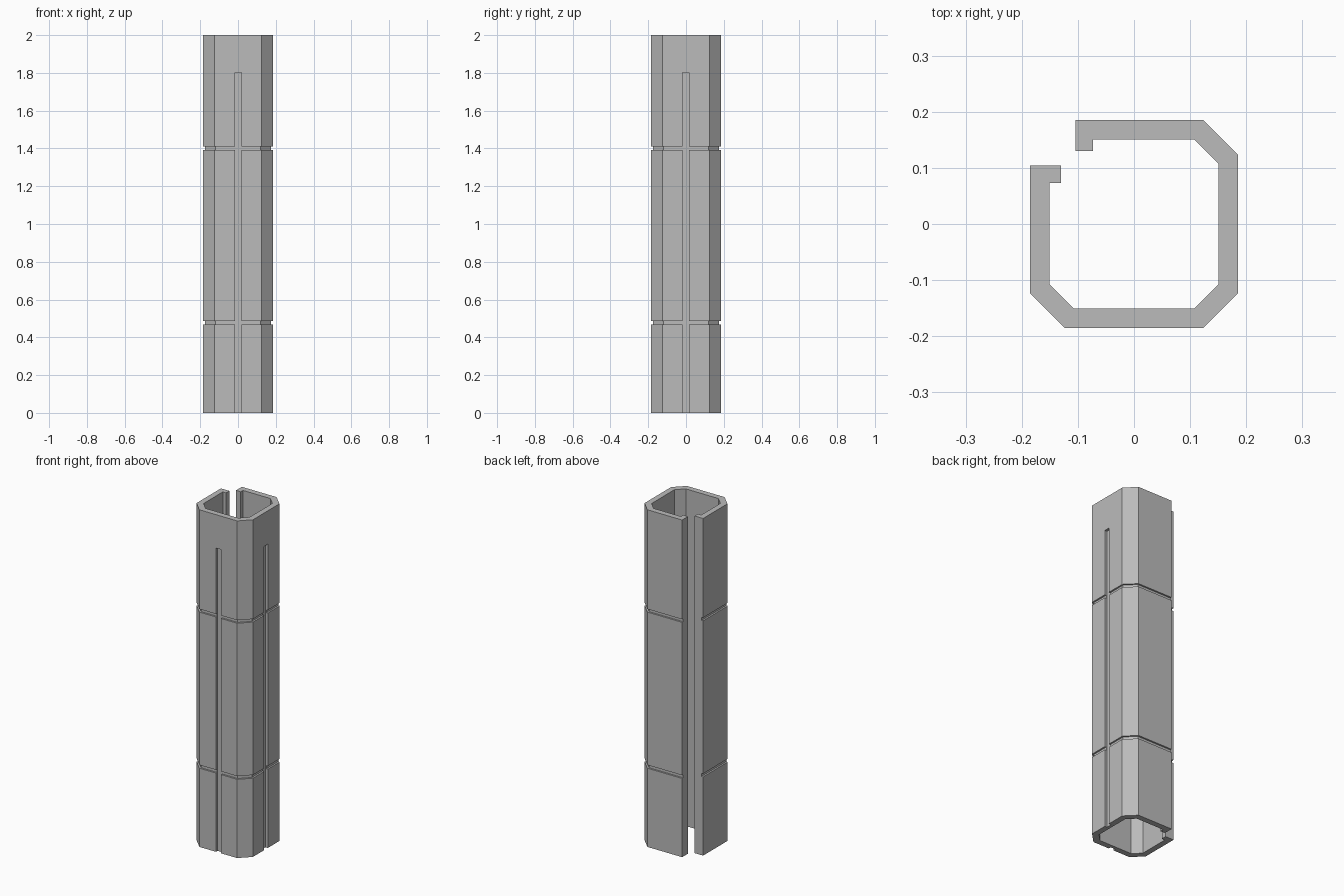
import bpy
import bmesh

cube = bpy.data.objects.get("Cube")
if cube:
    bpy.data.objects.remove(cube)

HALF = 0.185          # half width of the outer wall
INNER = 0.151         # half width of the inner wall
RING_DEPTH = 0.01     # depth of the horizontal grooves
SLOT_DEPTH = 0.015    # depth of the vertical slots


def section(ring, slot):
    """Cross-section loop, mirrored across the diagonal of the open corner."""
    h = HALF - (RING_DEPTH if ring else 0)
    c = 0.124 - (HALF - h) * 0.414
    s = HALF - SLOT_DEPTH if slot else h
    half = [
        (c, -h), (0.019, -h), (0.019, -s), (-0.015, -s), (-0.015, -h),
        (-c, -h), (-h, -c), (-h, 0.104),                    # outer wall
        (-0.13, 0.104), (-0.13, 0.073), (-INNER, 0.073),    # inturned lip
        (-INNER, -0.107), (-0.107, -INNER), (0.107, -INNER),
    ]
    return half, [(-y, -x) for x, y in half]


# Levels from bottom to top: height, ring groove, vertical slot
levels = [(0, False, True)]
for low, high in ((0.467, 0.486), (1.393, 1.411)):
    levels += [(low, False, True), (low, True, True),
               (high, True, True), (high, False, True)]
levels += [(1.802, False, True), (1.802, False, False), (2.0, False, False)]

bm = bmesh.new()
rows = []
for z, ring, slot in levels:
    rows.append([[bm.verts.new((x, y, z)) for x, y in side]
                 for side in section(ring, slot)])

# Walls between levels
for low, high in zip(rows, rows[1:]):
    a = low[0] + low[1][::-1]
    b = high[0] + high[1][::-1]
    for i in range(len(a)):
        j = (i + 1) % len(a)
        bm.faces.new((a[i], a[j], b[j], b[i]))

# End caps
for row in (rows[0], rows[-1]):
    bm.faces.new(row[0] + row[1][::-1])

bmesh.ops.remove_doubles(bm, verts=bm.verts, dist=0.0001)
bmesh.ops.dissolve_degenerate(bm, edges=bm.edges, dist=0.0001)
bmesh.ops.recalc_face_normals(bm, faces=bm.faces)

mesh = bpy.data.meshes.new("corner_post")
bm.to_mesh(mesh)
bm.free()
post = bpy.data.objects.new("corner_post", mesh)
bpy.context.collection.objects.link(post)

# Plain grey finish
grey = bpy.data.materials.new("plain_grey")
grey.use_nodes = True
colour = (0.5, 0.5, 0.5, 1)
grey.diffuse_color = colour
grey.node_tree.nodes["Principled BSDF"].inputs["Base Color"].default_value = colour
mesh.materials.append(grey)
